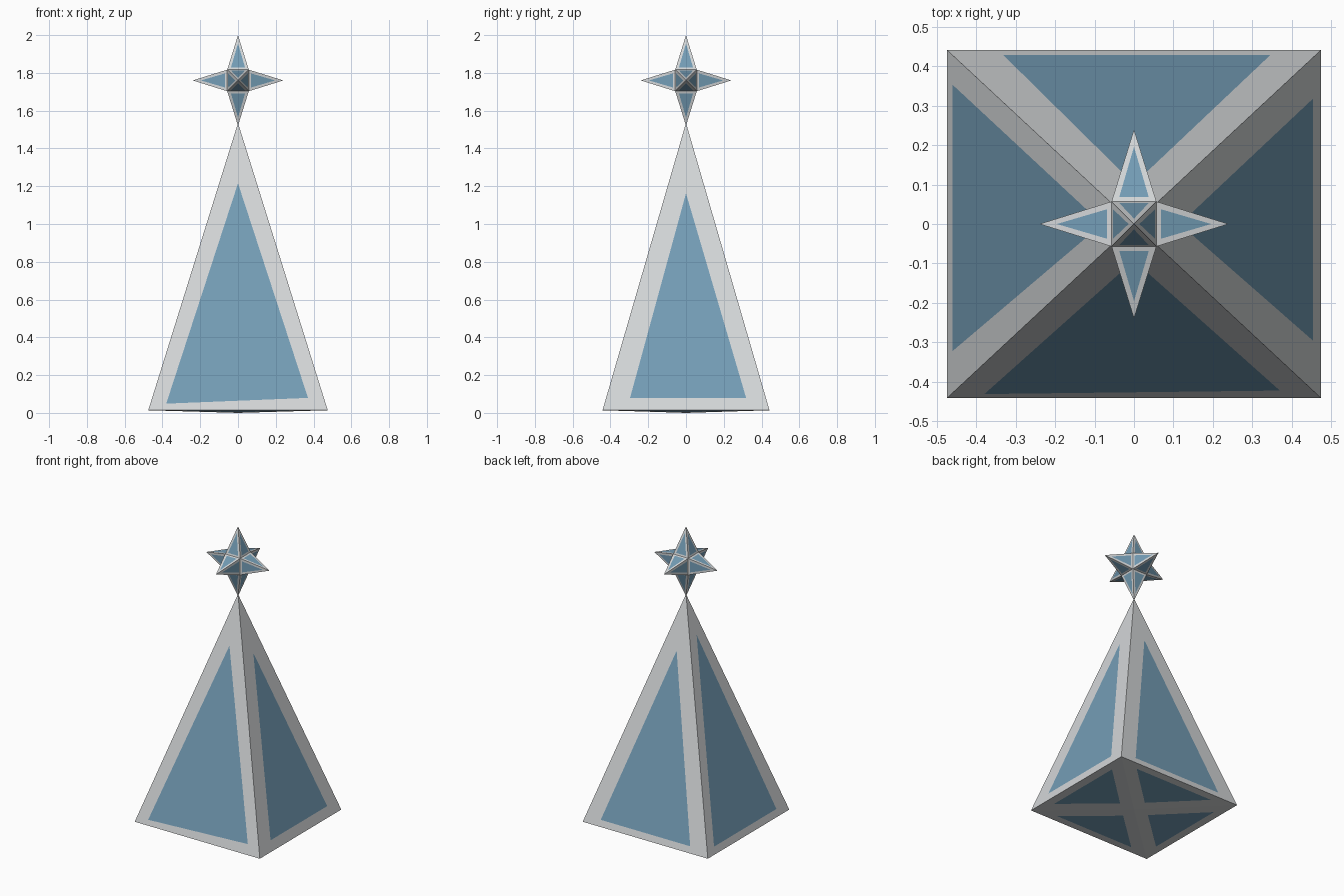
import bpy, bmesh
from mathutils import Vector

if "Cube" in bpy.data.objects:
    bpy.data.objects.remove(bpy.data.objects["Cube"])


def material(name, rgb):
    m = bpy.data.materials.new(name)
    m.diffuse_color = (*rgb, 1)
    m.use_nodes = True
    m.node_tree.nodes["Principled BSDF"].inputs["Base Color"].default_value = m.diffuse_color
    return m


MATS = [material("pale_grey", (0.66, 0.68, 0.69)), material("soft_blue", (0.175, 0.34, 0.47))]


def panelled_triangle(bm, a, b, tip, panel):
    """Grey triangle with a blue triangle cut in; panel corners are (side -1..1, rise 0..1)."""
    outer = [bm.verts.new(p) for p in (a, b, tip)]
    inner = [bm.verts.new(tip * t + (a + b) / 2 * (1 - t) + (b - a) / 2 * u) for u, t in panel]
    bm.faces.new(inner).material_index = 1
    for i in range(3):
        j = (i + 1) % 3
        bm.faces.new((outer[i], outer[j], inner[j], inner[i]))


def finish(bm, name):
    bmesh.ops.remove_doubles(bm, verts=bm.verts, dist=1e-5)
    bmesh.ops.recalc_face_normals(bm, faces=bm.faces)
    me = bpy.data.meshes.new(name)
    bm.to_mesh(me)
    bm.free()
    for m in MATS:
        me.materials.append(m)
    bpy.context.collection.objects.link(bpy.data.objects.new(name, me))


# Tall pyramid body with a very shallow point underneath
bm = bmesh.new()
corners = [Vector((x * 0.475, y * 0.442, 0.014)) for x, y in ((-1, -1), (1, -1), (1, 1), (-1, 1))]
apex, under = Vector((0, 0, 1.535)), Vector((0, 0, 0))
side_panels = [
    ((-0.80, 0.023), (0.78, 0.043), (0, 0.79)),    # front
    ((-0.67, 0.043), (0.72, 0.043), (0, 0.755)),   # right
    ((-0.73, 0.028), (0.70, 0.028), (0, 0.77)),    # back
    ((-0.80, 0.030), (0.73, 0.030), (0, 0.83)),    # left
]
for i, panel in enumerate(side_panels):
    a, b = corners[i], corners[(i + 1) % 4]
    panelled_triangle(bm, a, b, apex, panel)
    panelled_triangle(bm, b, a, under, ((-0.64, 0.12), (0.64, 0.12), (0, 0.76)))
finish(bm, "pyramid_body")

# Six-pointed star: a four-sided spike on each side of a small cube
bm = bmesh.new()
centre, half, reach = Vector((0, 0, 1.76)), 0.057, 0.24
for axis in range(3):
    for sign in (-1, 1):
        d, u, v = Vector(), Vector(), Vector()
        d[axis], u[(axis + 1) % 3], v[(axis + 2) % 3] = sign, sign, 1
        ring = [centre + (d + u * p + v * q) * half for p, q in ((-1, -1), (1, -1), (1, 1), (-1, 1))]
        for i in range(4):
            panelled_triangle(bm, ring[i], ring[(i + 1) % 4], centre + d * reach,
                              ((-0.66, 0.06), (0.66, 0.06), (0, 0.76)))
finish(bm, "top_star")
